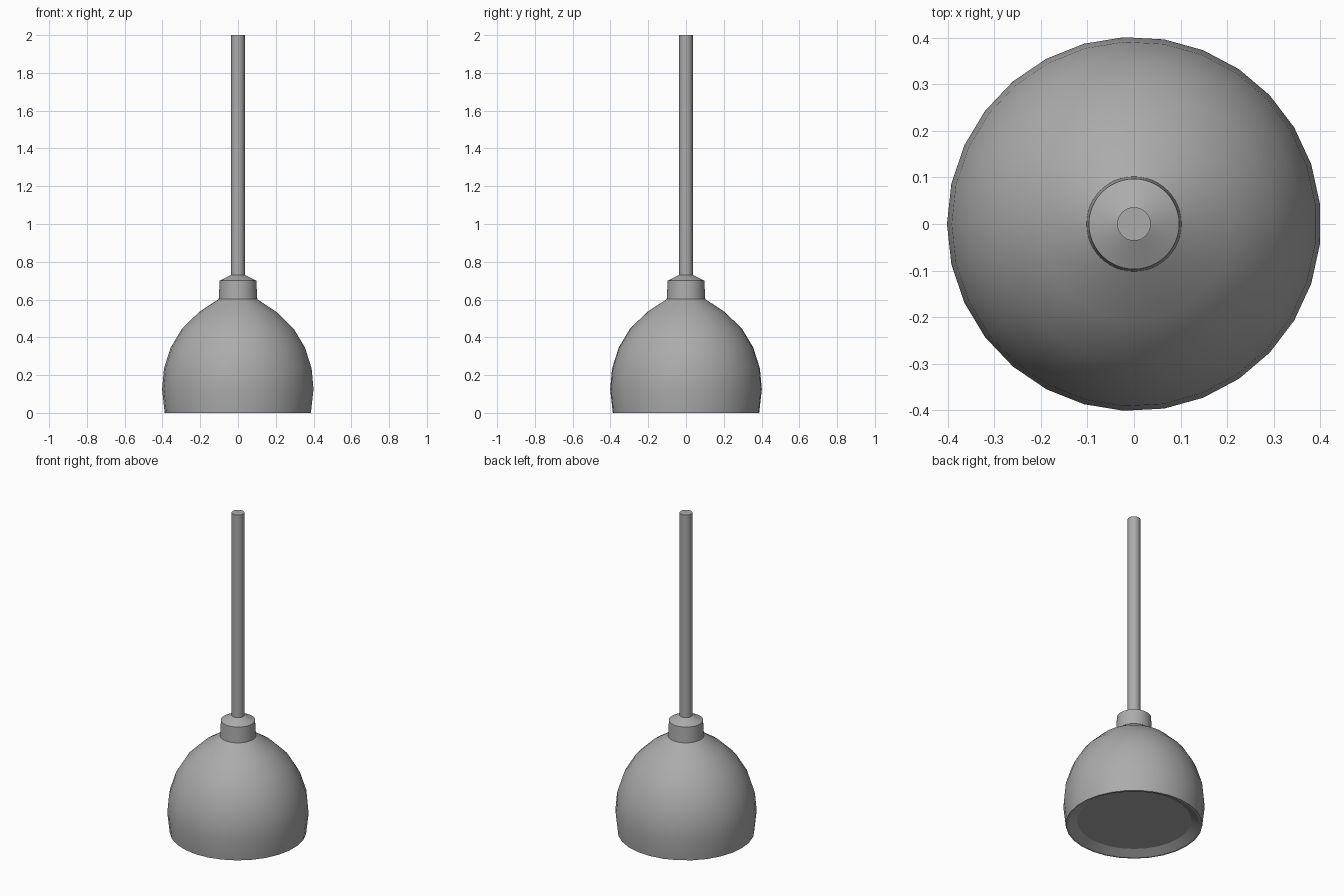
import bpy, bmesh, math

if "Cube" in bpy.data.objects:
    bpy.data.objects.remove(bpy.data.objects["Cube"])

# Dark grey finish shared by every part
grey = bpy.data.materials.new("dark_grey")
grey.diffuse_color = (0.41, 0.41, 0.41, 1)
grey.use_nodes = True
grey.node_tree.nodes["Principled BSDF"].inputs["Base Color"].default_value = grey.diffuse_color


def lathe(name, profile, sides, angle=30):
    """Revolve a (radius, z) profile around z; end rings are capped."""
    bm = bmesh.new()
    rings = []
    for r, z in profile:
        rings.append([bm.verts.new((r * math.cos(a), r * math.sin(a), z))
                      for a in (math.pi + 2 * math.pi * i / sides for i in range(sides))])
    for lo, hi in zip(rings, rings[1:]):
        for i in range(sides):
            j = (i + 1) % sides
            bm.faces.new((lo[i], lo[j], hi[j], hi[i]))
    bm.faces.new(rings[0][::-1])
    bm.faces.new(rings[-1])
    bmesh.ops.recalc_face_normals(bm, faces=bm.faces)
    mesh = bpy.data.meshes.new(name)
    bm.to_mesh(mesh)
    bm.free()
    mesh.materials.append(grey)
    obj = bpy.data.objects.new(name, mesh)
    bpy.context.collection.objects.link(obj)
    bpy.ops.object.select_all(action='DESELECT')
    obj.select_set(True)
    bpy.context.view_layer.objects.active = obj
    bpy.ops.object.shade_smooth_by_angle(angle=math.radians(angle))
    return obj


# Domed shade with narrow rim and shallow recessed diffuser underneath
lathe("lamp_shade", [
    (0.325, 0.027), (0.375, 0.0), (0.388, 0.0), (0.402, 0.125), (0.392, 0.235),
    (0.357, 0.345), (0.297, 0.445), (0.207, 0.533), (0.098, 0.605)], 29, 22)

# Tapered collar with conical top
lathe("collar", [(0.102, 0.603), (0.097, 0.70), (0.036, 0.73)], 48, 20)

# Long hanging rod
lathe("hanging_rod", [(0.036, 0.72), (0.036, 2.0)], 32)
